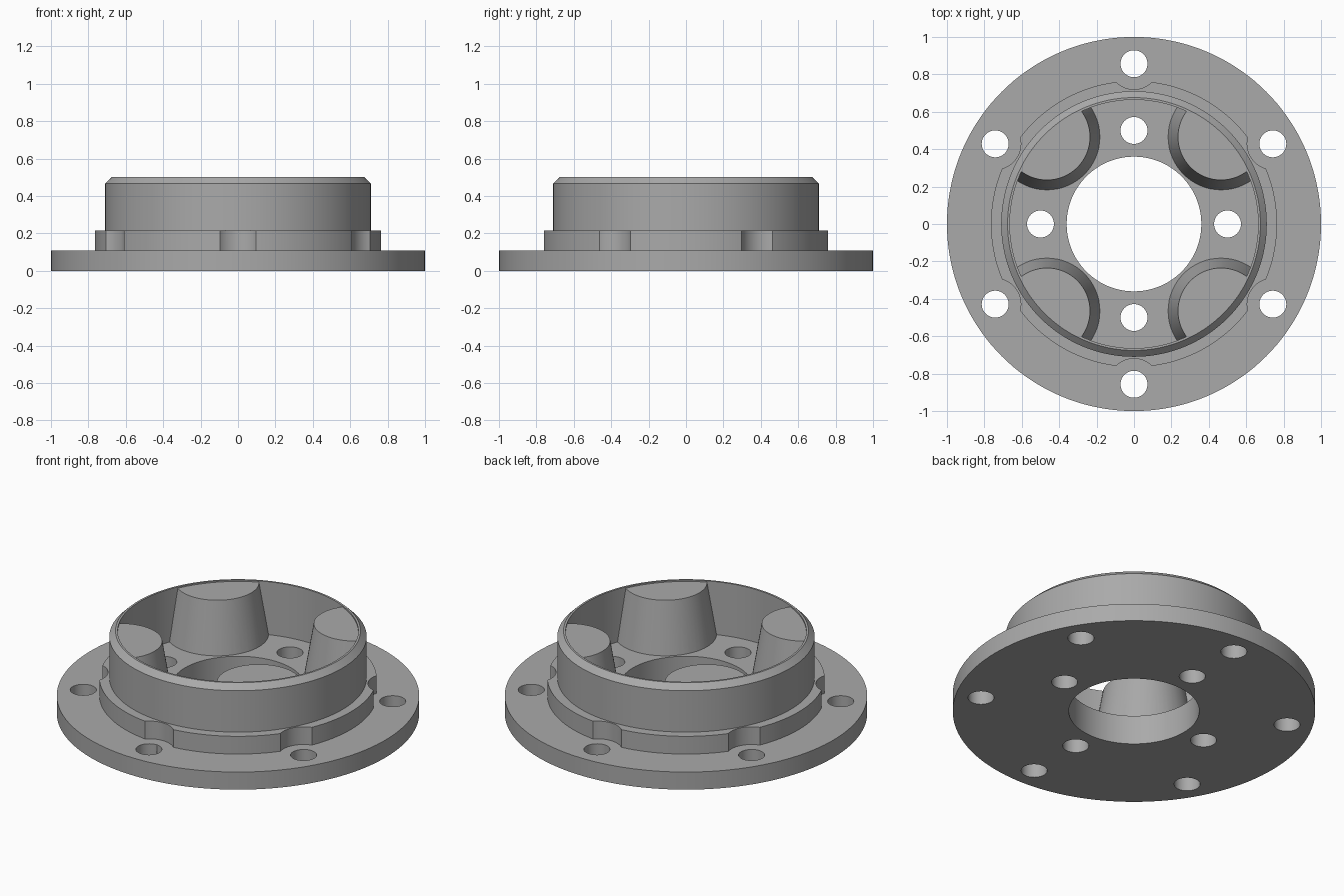
import bpy, bmesh
from math import radians, cos, sin

cube = bpy.data.objects.get("Cube")
if cube:
    bpy.data.objects.remove(cube, do_unlink=True)

# Heights
FLANGE, FLOOR, STEP, BOSS_TOP, TOP = 0.107, 0.178, 0.215, 0.492, 0.5

metal = bpy.data.materials.new("grey metal")
metal.use_nodes = True
grey = (0.4, 0.4, 0.4, 1)
metal.diffuse_color = grey
metal.node_tree.nodes["Principled BSDF"].inputs["Base Color"].default_value = grey


def new_object(name, bm):
    bmesh.ops.recalc_face_normals(bm, faces=bm.faces)
    mesh = bpy.data.meshes.new(name)
    bm.to_mesh(mesh)
    bm.free()
    mesh.materials.append(metal)
    obj = bpy.data.objects.new(name, mesh)
    bpy.context.collection.objects.link(obj)
    return obj


def lathe(name, profile, steps=144):
    """Spin a closed (radius, height) profile about z."""
    bm = bmesh.new()
    rings = [[bm.verts.new((r * cos(radians(360 * i / steps)),
                            r * sin(radians(360 * i / steps)), z))
              for r, z in profile] for i in range(steps)]
    n = len(profile)
    for i, ring in enumerate(rings):
        after = rings[(i + 1) % steps]
        for j in range(n):
            k = (j + 1) % n
            bm.faces.new((ring[j], after[j], after[k], ring[k]))
    return new_object(name, bm)


def frustum(name, place, r_low, r_high, z_low, z_high, sides=64):
    """Upright cylinder or cone at a polar place (radius, degrees)."""
    dist, angle = place
    bm = bmesh.new()
    bmesh.ops.create_cone(bm, cap_ends=True, segments=sides, radius1=r_low,
                          radius2=r_high, depth=z_high - z_low)
    bmesh.ops.translate(bm, verts=bm.verts, vec=(
        dist * cos(radians(angle)), dist * sin(radians(angle)), (z_low + z_high) / 2))
    return new_object(name, bm)


def combine(target, tool, operation):
    """Apply a boolean and discard the tool."""
    mod = target.modifiers.new(operation, 'BOOLEAN')
    mod.operation, mod.solver, mod.object = operation, 'EXACT', tool
    bpy.context.view_layer.objects.active = target
    bpy.ops.object.modifier_apply(modifier=mod.name)
    bpy.data.objects.remove(tool, do_unlink=True)


# Flange, raised step, chamfered hub, pocket and bore in one turned body
hub = lathe("flanged_hub", [
    (0.36, 0), (1, 0), (1, FLANGE), (0.765, FLANGE), (0.765, STEP),
    (0.71, STEP), (0.71, 0.467), (0.676, TOP), (0.664, TOP),
    (0.664, FLOOR), (0.36, FLOOR)])

# Four tapered bosses, trimmed to merge with the pocket wall
for angle in range(45, 360, 90):
    boss = frustum("boss", (0.658, angle), 0.296, 0.23, 0.1, BOSS_TOP)
    combine(boss, frustum("trim", (0, 0), 0.674, 0.674, 0, 1, 144), 'INTERSECT')
    combine(hub, boss, 'UNION')

# Six flange bolt holes, each with a clearance notch in the step
for angle in range(30, 390, 60):
    combine(hub, frustum("notch", (0.857, angle), 0.137, 0.137, FLANGE, 0.3), 'DIFFERENCE')
    combine(hub, frustum("bolt_hole", (0.857, angle), 0.072, 0.072, -0.1, 0.3), 'DIFFERENCE')

# Four holes through the pocket floor
for angle in range(0, 360, 90):
    combine(hub, frustum("floor_hole", (0.5, angle), 0.072, 0.072, -0.1, 0.3), 'DIFFERENCE')

# Smooth round walls, keep machined edges crisp
bpy.ops.object.select_all(action='DESELECT')
hub.select_set(True)
bpy.context.view_layer.objects.active = hub
bpy.ops.object.shade_smooth_by_angle(angle=radians(25))
